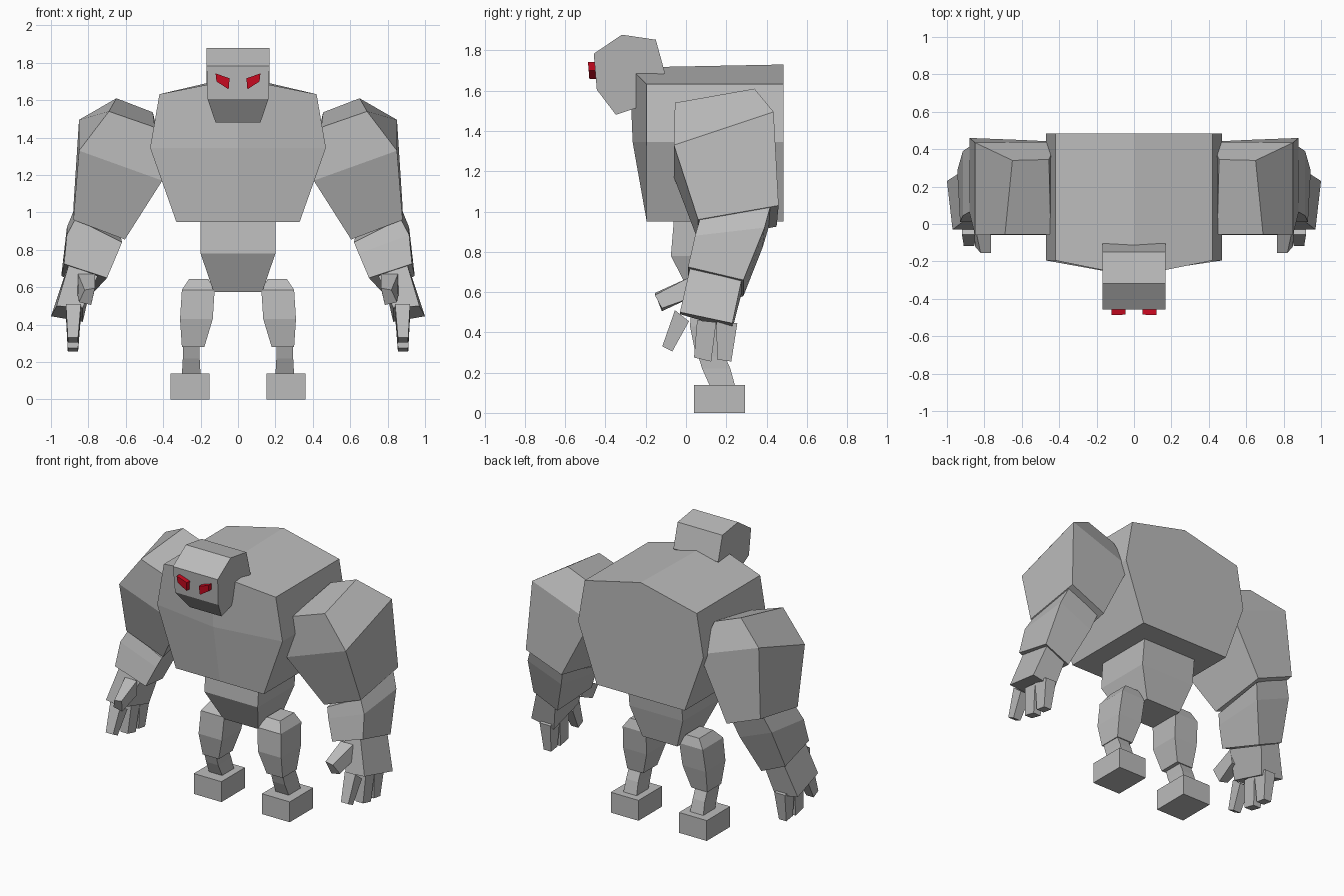
import bpy, bmesh


def material(name, rgb):
    m = bpy.data.materials.new(name)
    m.diffuse_color = (*rgb, 1)
    return m


STONE = material("stone grey", (0.5, 0.5, 0.5))
RED = material("eye red", (0.62, 0.003, 0.015))


def loft(name, rings, mat=STONE):
    """Flat-faced solid through rings of equal point count, capped at both ends."""
    bm = bmesh.new()
    vs = [[bm.verts.new(p) for p in ring] for ring in rings]
    n = len(vs[0])
    for a, b in zip(vs, vs[1:]):
        for i in range(n):
            j = (i + 1) % n
            bm.faces.new((a[i], a[j], b[j], b[i]))
    for cap in (vs[0], vs[-1]):
        if n == 6:  # six-point caps fold along the middle
            bm.faces.new((cap[0], cap[1], cap[4], cap[5]))
            bm.faces.new(cap[1:5])
        else:
            bm.faces.new(cap)
    bmesh.ops.recalc_face_normals(bm, faces=bm.faces)
    me = bpy.data.meshes.new(name)
    bm.to_mesh(me)
    bm.free()
    me.materials.append(mat)
    ob = bpy.data.objects.new(name, me)
    bpy.context.collection.objects.link(ob)
    return ob


def pair(name, rings, mat=STONE):
    """The same solid on both sides of the body."""
    for side, s in (("left", 1), ("right", -1)):
        loft(f"{side}_{name}", [[(s * x, y, z) for x, y, z in r] for r in rings], mat)


def rect(x0, x1, y0, y1, z):
    return [(x0, y0, z), (x1, y0, z), (x1, y1, z), (x0, y1, z)]


# Torso: peaked back, chest with a centre ridge
def torso_ring(w, z, mid_front, z_front=None, z_back=None):
    return [(-w, -.195, z), (0, mid_front, z_front or z), (w, -.195, z),
            (w, .485, z), (0, .485, z_back or z), (-w, .485, z)]


loft("torso", [torso_ring(.33, .95, -.195), torso_ring(.47, 1.345, -.265),
               torso_ring(.42, 1.632, -.28, 1.715, 1.73)])

# Pelvis
loft("pelvis", [rect(-.2, .2, -.06, .34, .96), rect(-.2, .2, -.075, .32, .78),
                rect(-.13, .13, .03, .28, .575)])

# Head: side profile with a narrowed jaw (y, z, half width)
profile = [(-.458, 1.784, .168), (-.318, 1.878, .168), (-.15, 1.853, .168),
           (-.105, 1.69, .168), (-.2, 1.53, .125), (-.348, 1.48, .12),
           (-.443, 1.605, .162)]
loft("head", [[(s * w, y, z) for y, z, w in profile] for s in (-1, 1)])

# Slanted eyes standing out of the face
eye = [(.12, 1.743), (.045, 1.717), (.05, 1.658), (.115, 1.7)]
pair("eye", [[(x, y + (1.72 - z) * .08, z) for x, z in eye] for y in (-.44, -.485)], RED)

# Upper arm
pair("upper_arm", [
    [(.445, -.055, 1.455), (.69, -.055, 1.54), (.65, .34, 1.61), (.455, .345, 1.535)],
    [(.405, -.06, 1.17), (.85, -.06, 1.33), (.85, .435, 1.495), (.41, .44, 1.335)],
    [(.605, .06, .855), (.88, .06, .96), (.88, .46, 1.03), (.62, .45, .925)]])

# Forearm
pair("forearm", [
    [(.62, .07, .84), (.87, .07, .965), (.87, .42, 1.03), (.64, .41, .92)],
    [(.645, .045, .78), (.915, .045, .88), (.915, .39, .92), (.67, .38, .82)],
    [(.7, .01, .65), (.93, .01, .725), (.945, .285, .66), (.765, .285, .58)]])

# Palm
pair("palm", [
    [(.75, .02, .66), (.905, .02, .72), (.93, .275, .655), (.79, .275, .59)],
    [(.83, -.03, .49), (.97, -.03, .5), (1.0, .23, .445), (.83, .23, .415)]])

# Fingers: (top y range, top z) and (tip y range, tip z)
fingers = {
    "index_finger": ((-.055, .51), (.015, .455), (-.118, .33), (-.068, .305)),
    "middle_finger": ((.055, .46), (.15, .45), (.04, .275), (.125, .255)),
    "outer_finger": ((.15, .46), (.255, .445), (.155, .265), (.225, .255)),
}
for name, (a, b, c, d) in fingers.items():
    pair(name, [[(.84, *a), (.92, *a), (.92, *b), (.84, *b)],
                [(.855, *c), (.91, *c), (.91, *d), (.855, *d)]])

# Thumb
pair("thumb", [[(.765, .01, .67), (.855, .01, .67), (.86, .02, .57), (.77, .02, .57)],
               [(.765, -.155, .595), (.82, -.155, .585), (.85, -.12, .52), (.785, -.12, .505)]])

# Legs and feet
pair("thigh", [rect(.16, .26, .08, .23, .645), rect(.125, .3, .03, .25, .585),
               rect(.135, .31, .02, .23, .43), rect(.18, .3, .05, .2, .28)])
pair("shin", [rect(.205, .295, .055, .185, .3), rect(.205, .295, .08, .22, .22),
              rect(.2, .3, .12, .245, .13)])
pair("foot", [rect(.152, .36, .04, .292, 0), rect(.152, .36, .04, .292, .138)])
